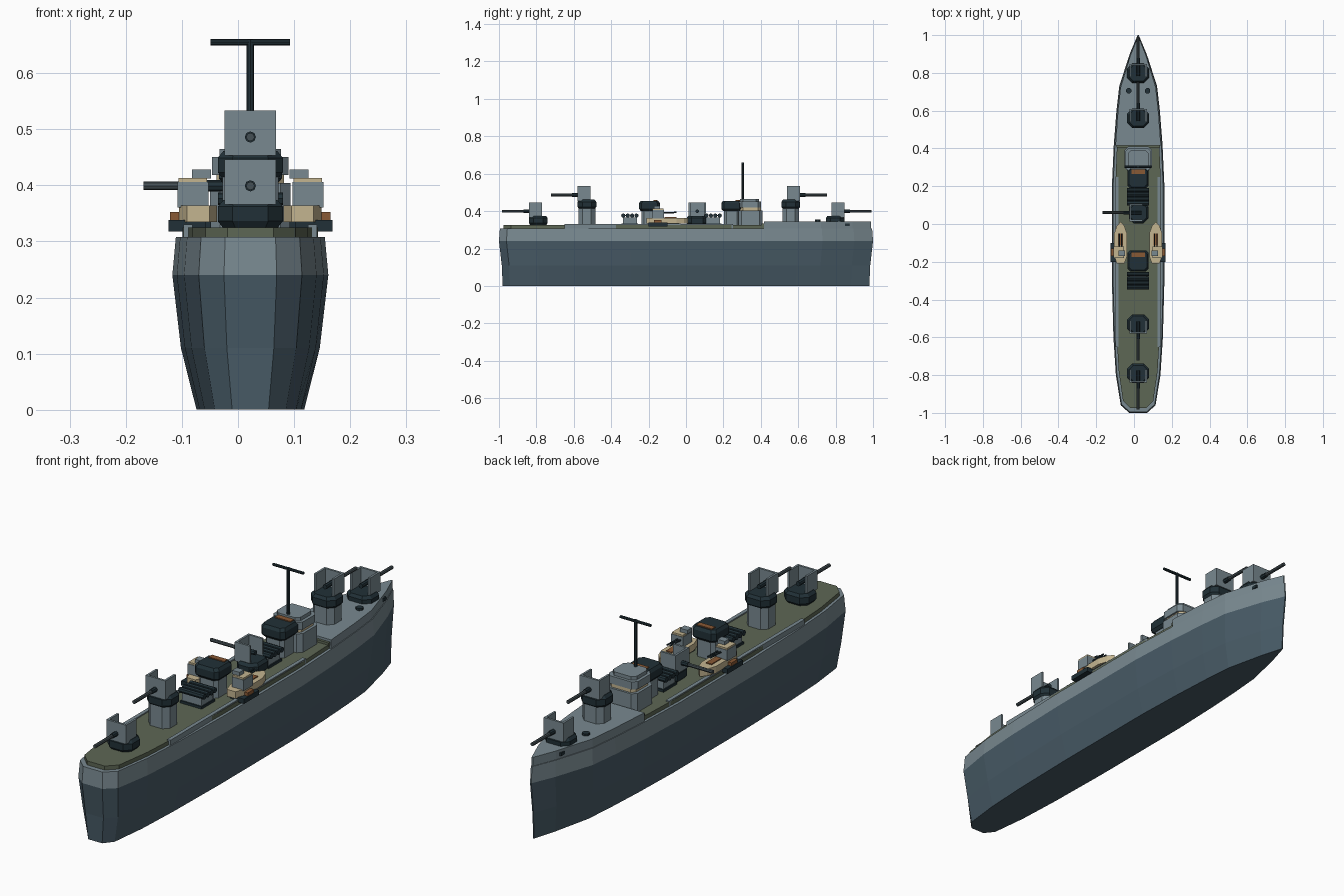
import bpy, bmesh, math
from mathutils import Matrix, Vector

if "Cube" in bpy.data.objects:
    bpy.data.objects.remove(bpy.data.objects["Cube"])

CX = 0.022  # ship centreline


def material(name, rgb):
    m = bpy.data.materials.new(name)
    m.use_nodes = True
    m.diffuse_color = (*rgb, 1)
    m.node_tree.nodes["Principled BSDF"].inputs["Base Color"].default_value = (*rgb, 1)
    return m


GREY = material("light_grey", (0.19, 0.25, 0.28))
HULL = material("slate_blue", (0.065, 0.105, 0.135))
DECK = material("deck_green", (0.11, 0.135, 0.09))
DARK = material("dark_navy", (0.015, 0.03, 0.038))
METAL = material("gunmetal", (0.06, 0.08, 0.09))
TAN = material("tan", (0.55, 0.46, 0.28))
BROWN = material("brown", (0.25, 0.1, 0.035))


def finish(name, bm, *mats):
    bmesh.ops.recalc_face_normals(bm, faces=bm.faces)
    me = bpy.data.meshes.new(name)
    bm.to_mesh(me)
    bm.free()
    for m in mats:
        me.materials.append(m)
    ob = bpy.data.objects.new(name, me)
    bpy.context.collection.objects.link(ob)
    return ob


def loft(name, rings, *mats):
    """Skin closed rings of points and cap both ends."""
    bm = bmesh.new()
    loops = [[bm.verts.new(p) for p in ring] for ring in rings]
    for a, b in zip(loops, loops[1:]):
        for i in range(len(a)):
            j = (i + 1) % len(a)
            bm.faces.new((a[i], a[j], b[j], b[i]))
    bm.faces.new(loops[0])
    bm.faces.new(loops[-1])
    return finish(name, bm, *mats)


def prism(name, outline, z0, z1, mat):
    return loft(name, [[(x, y, z) for x, y in outline] for z in (z0, z1)], mat)


def chamfered(x, y, hx, hy, c):
    """Rectangle outline with cut corners."""
    q = [(hx, hy - c), (hx - c, hy), (c - hx, hy), (-hx, hy - c),
         (-hx, c - hy), (c - hx, -hy), (hx - c, -hy), (hx, c - hy)]
    return [(x + a, y + b) for a, b in q]


def boxes(name, mat, *specs):
    """One object from boxes given as (x0, x1, y0, y1, z0, z1)."""
    bm = bmesh.new()
    for x0, x1, y0, y1, z0, z1 in specs:
        mat4 = Matrix.Translation(((x0 + x1) / 2, (y0 + y1) / 2, (z0 + z1) / 2))
        size = Matrix.Diagonal((abs(x1 - x0), abs(y1 - y0), abs(z1 - z0), 1))
        bmesh.ops.create_cube(bm, size=1, matrix=mat4 @ size)
    return finish(name, bm, mat)


def rod(name, p, q, r, mat, sides=8):
    p, q = Vector(p), Vector(q)
    bm = bmesh.new()
    turn = (q - p).to_track_quat("Z", "Y").to_matrix().to_4x4()
    bmesh.ops.create_cone(bm, cap_ends=True, segments=sides, radius1=r, radius2=r,
                          depth=(q - p).length, matrix=Matrix.Translation((p + q) / 2) @ turn)
    return finish(name, bm, mat)


# Hull plan: distance along the ship and half beam
PLAN = [(-1, 0.047), (-0.96, 0.092), (-0.8, 0.118), (-0.6, 0.131), (-0.3, 0.139), (0.2, 0.139),
        (0.42, 0.129), (0.6, 0.115), (0.73, 0.1), (0.9, 0.045), (1, 0.003)]


def half_beam(y):
    for (a, wa), (b, wb) in zip(PLAN, PLAN[1:]):
        if a <= y <= b:
            return wa + (wb - wa) * (y - a) / (b - a)
    return PLAN[-1][1]


def plan_outline(y0, y1, wide=1, long=1):
    ys = [y0] + [y for y, _ in PLAN if y0 < y < y1] + [y1]
    side = [(half_beam(y) * wide, y * long) for y in ys]
    return [(CX + w, y) for w, y in side] + [(CX - w, y) for w, y in reversed(side)]


# Hull, with the grey upper strake split at the beam line
levels = [(0, 0.69, 0.98), (0.11, 0.89, 0.985), (0.24, 1, 1), (0.308, 0.955, 0.995)]
hull = loft("hull", [[(x, y, z) for x, y in plan_outline(-1, 1, w, l)] for z, w, l in levels],
            HULL, GREY)
for f in hull.data.polygons:
    f.material_index = int(f.center.z > 0.24)

# Decks
prism("main_deck", plan_outline(-1, 0.43, 0.87, 0.975), 0.3, 0.325, DECK)
prism("forecastle", plan_outline(0.42, 1, 0.93, 0.99), 0.3, 0.345, GREY)
boxes("forecastle_step", DECK, (CX - 0.115, CX + 0.115, 0.405, 0.42, 0.32, 0.335))
for s, side in ((-1, "right"), (1, "left")):
    boxes(side + "_deck_strip", GREY, (CX + s * 0.103, CX + s * 0.119, -0.65, 0.25, 0.305, 0.33))
    prism(side + "_bollard", chamfered(CX + s * 0.05, 0.705, 0.014, 0.014, 0.008), 0.34, 0.354, DARK)
    w = half_beam(0.87) * 0.93
    boxes(side + "_anchor", DARK, (CX + s * (w - 0.01), CX + s * (w + 0.004), 0.85, 0.875, 0.32, 0.333))


def turret(name, x, y, angle, deck, top):
    """Gun mount facing -y before turning; top is the upper edge of its shield."""
    floor = top - 0.08
    rings = [(0.046, floor - 0.045), (0.058, floor - 0.03), (0.058, floor - 0.004), (0.048, floor + 0.008)]
    parts = [
        loft(name + "_base", [[(a, b, z) for a, b in chamfered(0, 0, r, r * 0.87, r * 0.45)]
                              for r, z in rings], DARK),
        boxes(name + "_shield", GREY,
              (-0.046, 0.046, -0.05, -0.041, floor, top),
              (-0.046, -0.037, -0.041, 0.02, floor, top),
              (0.037, 0.046, -0.041, 0.02, floor, top)),
        rod(name + "_barrel", (0, 0.005, top - 0.047), (0, -0.193, top - 0.047), 0.0075, METAL),
        rod(name + "_breech", (0, 0.015, top - 0.047), (0, -0.08, top - 0.047), 0.01, DARK)]
    if floor - deck > 0.06:
        parts.append(prism(name + "_pedestal", chamfered(0, 0, 0.05, 0.045, 0.022),
                           deck - 0.01, floor - 0.03, GREY))
    for p in parts:
        p.location = (x, y, 0)
        p.rotation_euler.z = angle


turret("aft_lower_gun", CX, -0.79, 0, 0.325, 0.446)
turret("aft_upper_gun", CX, -0.53, 0, 0.325, 0.533)
turret("midship_gun", CX + 0.003, 0.06, -math.pi / 2, 0.325, 0.446)
turret("fore_upper_gun", CX, 0.56, math.pi, 0.345, 0.533)
turret("fore_lower_gun", CX, 0.798, math.pi, 0.345, 0.446)

# Funnels with overhanging caps and brown vents
for name, y in (("fore", 0.245), ("aft", -0.195)):
    prism(name + "_funnel_trunk", chamfered(CX, y, 0.044, 0.043, 0.014), 0.32, 0.41, GREY)
    rings = [(0.046, 0.4), (0.056, 0.412), (0.056, 0.442), (0.048, 0.454)]
    loft(name + "_funnel_cap", [[(a, b, z) for a, b in chamfered(CX, y, r, r, 0.014)]
                                for r, z in rings], DARK)
    boxes(name + "_funnel_vent", BROWN, (CX - 0.036, CX + 0.036, y + 0.02, y + 0.043, 0.45, 0.458))

# Torpedo tube banks
for name, y in (("fore", 0.145), ("aft", -0.3)):
    boxes(name + "_tube_mount", GREY, (CX - 0.045, CX + 0.045, y - 0.038, y + 0.038, 0.32, 0.366))
    boxes(name + "_tube_bed", DARK, (CX - 0.05, CX + 0.05, y - 0.044, y + 0.044, 0.32, 0.335))
    for i in range(4):
        t = y + (i - 1.5) * 0.0235
        rod(f"{name}_tube_{i + 1}", (CX - 0.058, t, 0.376), (CX + 0.058, t, 0.376), 0.0115, DARK)

# Bridge tiers
prism("bridge_lower", chamfered(CX, 0.345, 0.072, 0.065, 0.018), 0.32, 0.404, GREY)
prism("bridge_band", chamfered(CX, 0.345, 0.06, 0.056, 0.016), 0.404, 0.42, TAN)
prism("bridge_upper", chamfered(CX, 0.342, 0.068, 0.06, 0.018), 0.418, 0.45, GREY)
prism("bridge_roof", chamfered(CX, 0.34, 0.055, 0.05, 0.016), 0.45, 0.465, GREY)

# Mast and yard
rod("mast", (CX, 0.303, 0.44), (CX, 0.303, 0.66), 0.0065, DARK)
rod("mast_yard", (CX - 0.071, 0.303, 0.655), (CX + 0.071, 0.303, 0.655), 0.006, DARK)

# Side boats with light gun mounts, one set on each beam
for s, side in ((-1, "right"), (1, "left")):
    def across(a, b):
        return CX + s * a, CX + s * b

    bx = CX + s * 0.093
    shape = [(0, 0.012), (0.02, -0.01), (0.034, -0.05), (0.034, -0.17), (0.02, -0.21)]
    outline = [(bx + a, b) for a, b in shape] + [(bx - a, b) for a, b in reversed(shape[1:])]
    prism(side + "_boat", outline, 0.335, 0.364, TAN)
    boxes(side + "_boat_cradle", DARK, (*across(0.07, 0.115), -0.19, -0.03, 0.32, 0.337))
    boxes(side + "_boat_well", BROWN, (*across(0.08, 0.106), -0.115, -0.05, 0.36, 0.368))
    boxes(side + "_gun_platform", DARK, (*across(0.08, 0.146), -0.2, -0.1, 0.318, 0.338))
    boxes(side + "_platform_locker", BROWN, (*across(0.125, 0.143), -0.17, -0.13, 0.338, 0.352))
    boxes(side + "_mount_box", GREY, (*across(0.075, 0.13), -0.18, -0.118, 0.36, 0.406))
    boxes(side + "_mount_lid", TAN, (*across(0.077, 0.128), -0.178, -0.12, 0.406, 0.413))
    boxes(side + "_mount_sight", GREY, (*across(0.07, 0.104), -0.17, -0.14, 0.412, 0.428))
    for i, off in enumerate((0.087, 0.1)):
        rod(f"{side}_light_barrel_{i + 1}", (CX + s * off, -0.13, 0.39),
            (CX + s * off, -0.05, 0.393), 0.004, DARK, 6)
